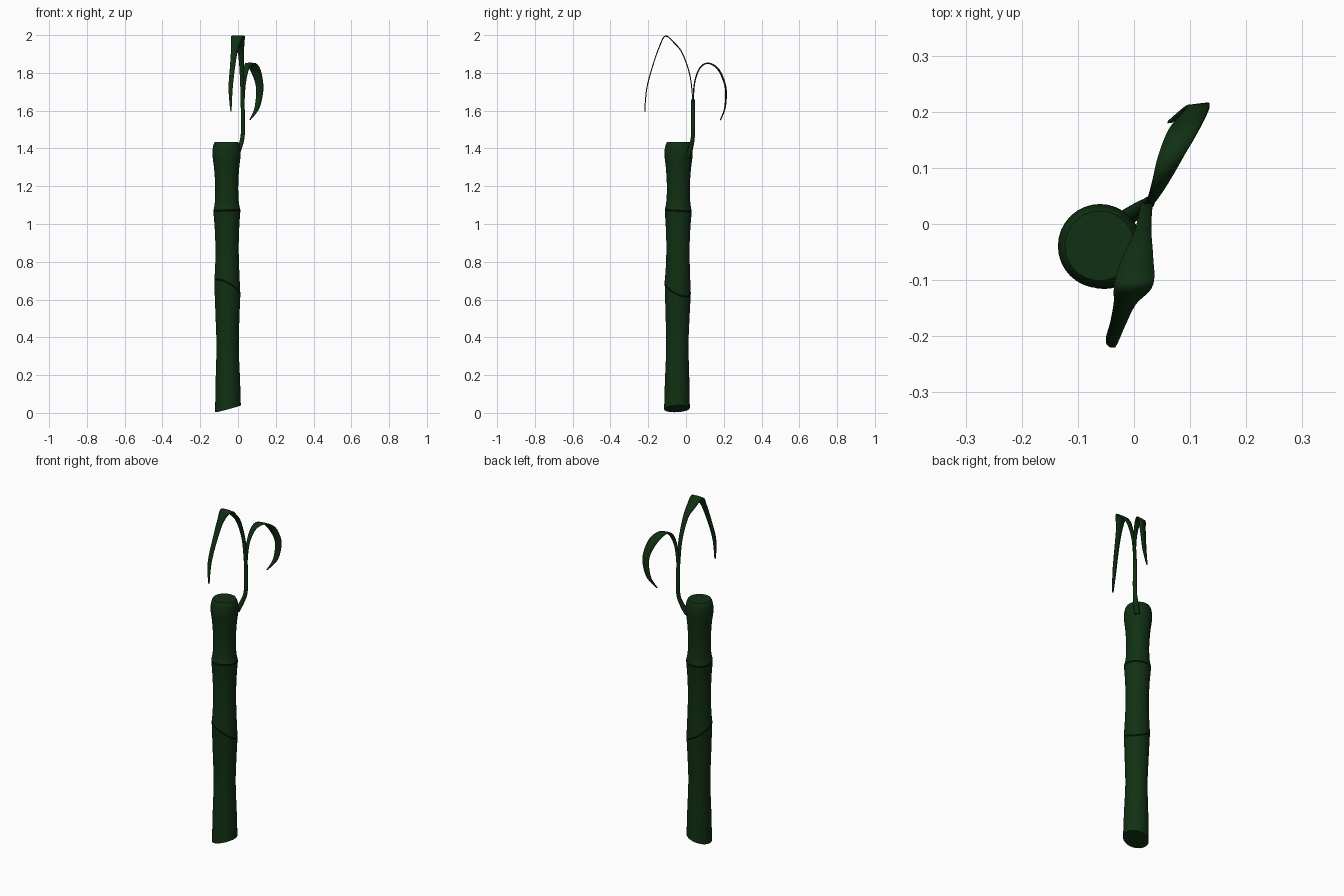
import bpy, bmesh, math
from mathutils import Vector

old = bpy.data.objects.get("Cube")
if old:
    bpy.data.objects.remove(old, do_unlink=True)


def material(name, colour):
    m = bpy.data.materials.new(name)
    m.use_nodes = True
    m.diffuse_color = colour
    bsdf = m.node_tree.nodes["Principled BSDF"]
    bsdf.inputs["Base Color"].default_value = colour
    return m


green = material("bamboo_green", (0.0055, 0.03, 0.0065, 1))
dark = material("node_dark", (0.001, 0.003, 0.001, 1))


def catmull(rows, steps):
    """Smooth curve through rows of any width."""
    pts = [rows[0]] + list(rows) + [rows[-1]]
    out = []
    for a, b, c, d in zip(pts, pts[1:], pts[2:], pts[3:]):
        for i in range(steps):
            t = i / steps
            out.append([0.5 * (2 * q + (r - p) * t + (2 * p - 5 * q + 4 * r - s) * t * t
                               + (3 * q - p - 3 * r + s) * t ** 3)
                        for p, q, r, s in zip(a, b, c, d)])
    return out + [list(rows[-1])]


def finish(name, bm, mats):
    bmesh.ops.recalc_face_normals(bm, faces=bm.faces)
    mesh = bpy.data.meshes.new(name)
    bm.to_mesh(mesh)
    bm.free()
    ob = bpy.data.objects.new(name, mesh)
    bpy.context.collection.objects.link(ob)
    for m in mats:
        mesh.materials.append(m)
    bpy.ops.object.select_all(action='DESELECT')
    ob.select_set(True)
    bpy.context.view_layer.objects.active = ob
    bpy.ops.object.shade_smooth_by_angle(angle=math.radians(50))
    return ob


def loft(bm, rings, dark_rows=()):
    """Bridge closed rings and cap both ends."""
    rings = [[bm.verts.new(p) for p in ring] for ring in rings]
    n = len(rings[0])
    for k, (a, b) in enumerate(zip(rings, rings[1:])):
        for i in range(n):
            j = (i + 1) % n
            f = bm.faces.new((a[i], a[j], b[j], b[i]))
            f.material_index = int(k in dark_rows)
    bm.faces.new(rings[0][::-1])
    bm.faces.new(rings[-1])


# Stalk: height, radius, slope in x, slope in y
SEGMENTS = [
    [(0.022, 0.068, 0.27, 0.05), (0.16, 0.065, 0.1, 0), (0.35, 0.059, 0, 0),
     (0.5, 0.063, -0.1, -0.1), (0.655, 0.069, -0.5, -0.43)],
    [(0.667, 0.069, -0.5, -0.43), (0.76, 0.064, -0.1, -0.1), (0.87, 0.0615, 0, 0),
     (0.98, 0.065, 0, 0), (1.062, 0.071, 0.03, -0.06)],
    [(1.074, 0.071, 0.03, -0.06), (1.12, 0.063, 0, 0), (1.2, 0.061, 0, 0),
     (1.29, 0.066, 0, 0), (1.37, 0.075, 0, 0), (1.415, 0.070, 0, 0), (1.433, 0.062, 0, 0)],
]
rows, bands = [], []
for seg in SEGMENTS:
    rows += catmull(seg, 4)
    bands.append(len(rows) - 1)
SIDES = 32
rings = []
for z, r, sx, sy in rows:
    cx, cy = -0.053 - 0.008 * z / 1.43, -0.048 + 0.009 * z / 1.43
    ring = []
    for i in range(SIDES):
        a = math.tau * i / SIDES
        dx, dy = r * math.cos(a), r * math.sin(a)
        ring.append((cx + dx, cy + dy, z + sx * dx + sy * dy))
    rings.append(ring)
bm = bmesh.new()
loft(bm, rings, bands[:2])
finish("stalk", bm, [green, dark])

# Twig growing out of the stalk top: x, y, z, radius
twig = catmull([(-0.015, 0.01, 1.35, 0.016), (0.008, 0.025, 1.405, 0.014),
                (0.024, 0.036, 1.46, 0.011), (0.026, 0.038, 1.55, 0.011),
                (0.024, 0.037, 1.66, 0.010)], 4)
rings = []
for x, y, z, r in twig:
    rings.append([(x + r * math.cos(math.tau * i / 10),
                   y + r * math.sin(math.tau * i / 10), z) for i in range(10)])
bm = bmesh.new()
loft(bm, rings)
finish("twig", bm, [green])


# Drooping leaves: left edge x, right edge x, y, z
def leaf(name, keys, twist):
    bm = bmesh.new()
    strip = []
    for xl, xr, y, z in catmull(keys, 6):
        w = (xr - xl) * twist
        strip.append([bm.verts.new((xl, y - w, z)), bm.verts.new(((xl + xr) / 2, y, z + 0.002)),
                      bm.verts.new((xr, y + w, z))])
    for a, b in zip(strip, strip[1:]):
        for i in range(2):
            bm.faces.new((a[i], a[i + 1], b[i + 1], b[i]))
    ob = finish(name, bm, [green])
    mod = ob.modifiers.new("thickness", 'SOLIDIFY')
    mod.thickness = 0.005
    mod.offset = 0


leaf("front_leaf", [
    (0.014, 0.034, 0.037, 1.64), (0.010, 0.032, 0.022, 1.78), (0.0, 0.031, -0.018, 1.9),
    (-0.02, 0.034, -0.06, 1.955), (-0.035, 0.034, -0.108, 1.994), (-0.036, 0.004, -0.14, 1.94),
    (-0.042, -0.014, -0.175, 1.84), (-0.05, -0.027, -0.205, 1.73),
    (-0.046, -0.032, -0.215, 1.65), (-0.04, -0.034, -0.218, 1.595)], 0.0)
leaf("back_leaf", [
    (0.014, 0.034, 0.037, 1.64), (0.024, 0.042, 0.046, 1.75), (0.032, 0.062, 0.075, 1.828),
    (0.042, 0.09, 0.12, 1.85), (0.062, 0.118, 0.17, 1.82), (0.09, 0.133, 0.203, 1.75),
    (0.096, 0.132, 0.212, 1.69), (0.086, 0.112, 0.205, 1.61),
    (0.06, 0.066, 0.182, 1.55)], 0.06)
